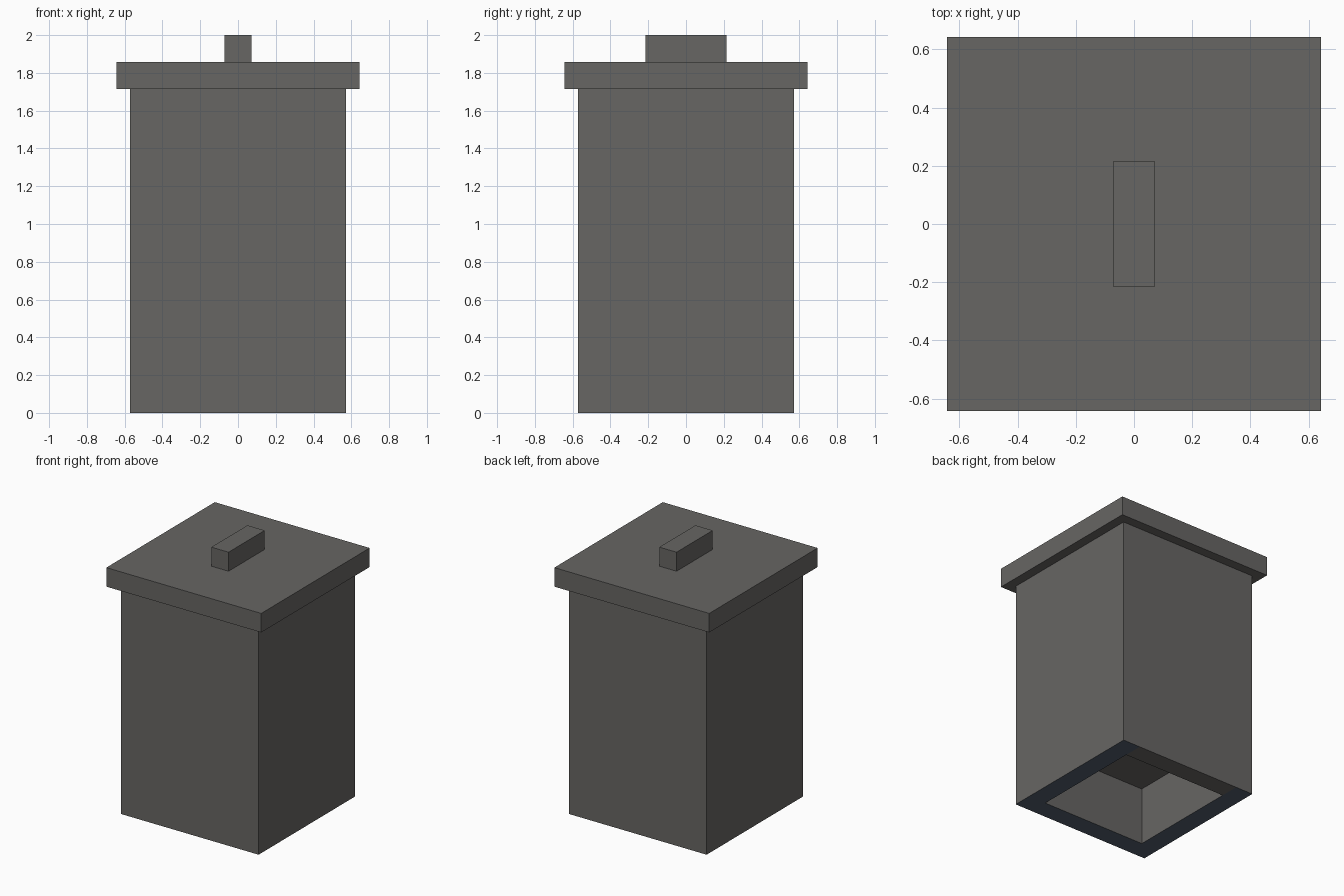
import bpy, bmesh
from mathutils import Vector

if "Cube" in bpy.data.objects:
    bpy.data.objects.remove(bpy.data.objects["Cube"])

U = 1 / 14            # grid unit of the design


def material(name, rgb):
    m = bpy.data.materials.new(name)
    m.diffuse_color = (*rgb, 1)
    m.use_nodes = True
    m.node_tree.nodes["Principled BSDF"].inputs["Base Color"].default_value = m.diffuse_color
    return m


grey = material("warm_grey", (0.136, 0.132, 0.126))
slate = material("slate_blue", (0.084, 0.111, 0.153))


def box_mesh(sx, sy, z0, z1):
    """Box centred on x and y, sizes in design units."""
    bm = bmesh.new()
    bmesh.ops.create_cube(bm, size=1)
    for v in bm.verts:
        v.co = Vector((v.co.x * sx * U, v.co.y * sy * U,
                       (z1 if v.co.z > 0 else z0) * U))
    return bm


def finish(bm, name, mats):
    bmesh.ops.recalc_face_normals(bm, faces=bm.faces)
    mesh = bpy.data.meshes.new(name)
    bm.to_mesh(mesh)
    bm.free()
    for m in mats:
        mesh.materials.append(m)
    ob = bpy.data.objects.new(name, mesh)
    bpy.context.collection.objects.link(ob)
    return ob


# Body: the underside is cut into wall strips and a hollow
body = box_mesh(16, 16, 0, 24)


def underside():
    return [f for f in body.faces if f.normal.z < -0.9]


body.normal_update()
for axis in (Vector((1, 0, 0)), Vector((0, 1, 0))):
    for side in (-1, 1):
        faces = underside()
        edges = {e for f in faces for e in f.edges}
        verts = {v for f in faces for v in f.verts}
        bmesh.ops.bisect_plane(body, geom=list(verts) + list(edges) + faces,
                               plane_co=axis * side * 6 * U, plane_no=axis)
        body.normal_update()

# Slate underside, except the strip under the back wall
hollow = None
for f in underside():
    c = f.calc_center_median()
    if abs(c.x) < 5 * U and abs(c.y) < 5 * U:
        hollow = f
    elif not (c.y > 6 * U and abs(c.x) < 5 * U):
        f.material_index = 1

# Hollow pushed up into the body
out = bmesh.ops.extrude_discrete_faces(body, faces=[hollow])
bmesh.ops.translate(body, verts=out["faces"][0].verts, vec=(0, 0, 6 * U))
finish(body, "bin_body", [grey, slate])

# Lid and its handle
finish(box_mesh(18, 18, 24, 26), "lid", [grey])
finish(box_mesh(2, 6, 26, 28), "lid_handle", [grey])
